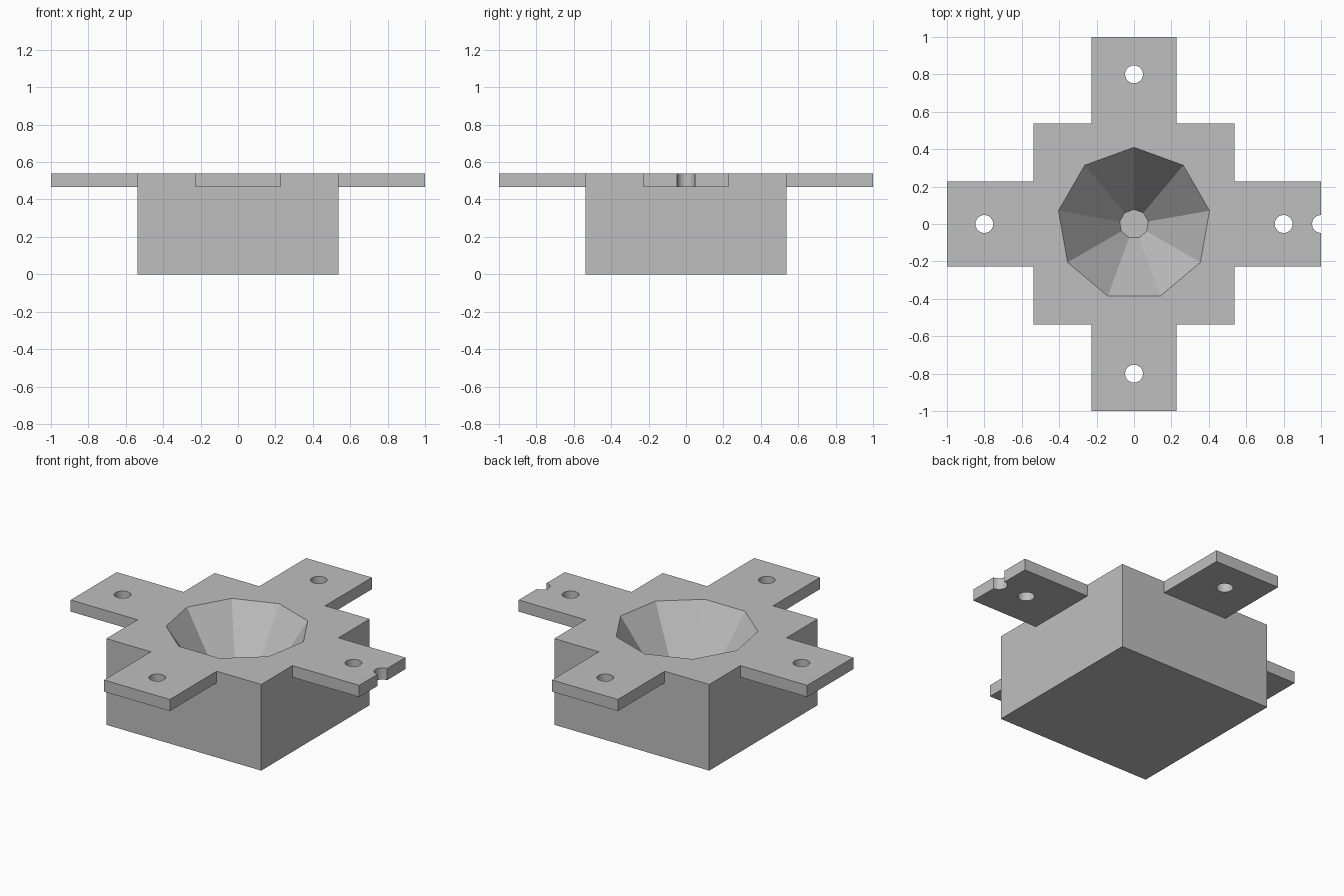
import bpy
import math

cube = bpy.data.objects.get("Cube")
if cube:
    bpy.data.objects.remove(cube, do_unlink=True)

HALF, TOP, PLATE = 0.537, 0.54, 0.073     # block half width, height, tab thickness
ARM = 0.228                              # tab half width
HOLE_R = 0.048
RIM_R, FLOOR_R, FLOOR_Z = 0.41, 0.078, 0.05

grey = bpy.data.materials.new("plain grey")
grey.use_nodes = True
colour = (0.52, 0.52, 0.52, 1)
grey.diffuse_color = colour
grey.node_tree.nodes["Principled BSDF"].inputs["Base Color"].default_value = colour


def finish(name):
    ob = bpy.context.object
    ob.name = name
    ob.data.materials.append(grey)
    bpy.ops.object.transform_apply(location=True, rotation=True, scale=True)
    return ob


def box(name, x, y, z):
    """Box from (min, max) pairs."""
    spans = (x, y, z)
    bpy.ops.mesh.primitive_cube_add(size=1, location=[(a + b) / 2 for a, b in spans])
    bpy.context.object.scale = [b - a for a, b in spans]
    return finish(name)


def combine(base, tool, operation):
    mod = base.modifiers.new(tool.name, 'BOOLEAN')
    mod.operation, mod.solver, mod.object = operation, 'EXACT', tool
    bpy.ops.object.select_all(action='DESELECT')
    bpy.context.view_layer.objects.active = base
    base.select_set(True)
    bpy.ops.object.modifier_apply(modifier=mod.name)
    bpy.data.objects.remove(tool, do_unlink=True)


# Square block with four mounting tabs flush with its top
body = box("funnel_block", (-HALF, HALF), (-HALF, HALF), (0, TOP))
arm_x = box("tabs_left_right", (-1, 1), (-ARM, ARM), (TOP - PLATE, TOP))
arm_y = box("tabs_front_back", (-ARM, ARM), (-1, 1), (TOP - PLATE, TOP))
combine(body, arm_x, 'UNION')
combine(body, arm_y, 'UNION')

# Nine-sided funnel cavity, its cutter carried on past the top
rise = 0.1
over_r = RIM_R + (RIM_R - FLOOR_R) / (TOP - FLOOR_Z) * rise
depth = TOP + rise - FLOOR_Z
bpy.ops.mesh.primitive_cone_add(vertices=9, radius1=FLOOR_R, radius2=over_r,
                                depth=depth, location=(0, 0, FLOOR_Z + depth / 2))
combine(body, finish("funnel_cutter"), 'DIFFERENCE')

# Screw holes in the tabs, plus a half-round notch in the left tab's end
for x, y in ((0.8, 0), (-0.8, 0), (0, 0.8), (0, -0.8), (1, 0)):
    bpy.ops.mesh.primitive_cylinder_add(vertices=24, radius=HOLE_R, depth=0.3,
                                        location=(x, y, TOP - PLATE / 2))
    combine(body, finish("hole_cutter"), 'DIFFERENCE')

# One material, crisp funnel facets, smooth hole walls
body.data.materials.clear()
body.data.materials.append(grey)
bpy.ops.object.shade_smooth_by_angle(angle=math.radians(20))
